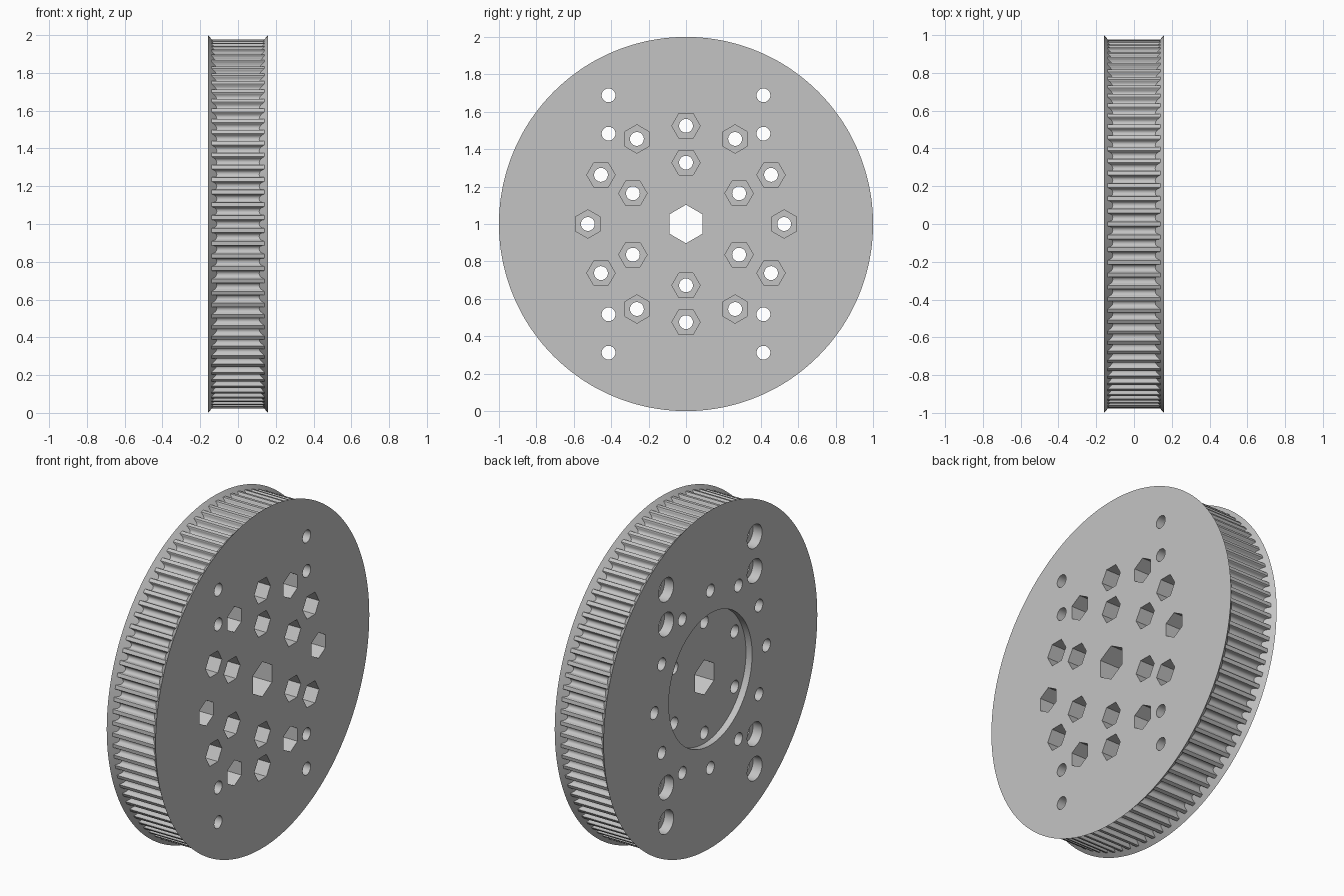
import bpy, bmesh
from math import sin, cos, pi, radians

old = bpy.data.objects.get("Cube")
if old:
    bpy.data.objects.remove(old, do_unlink=True)

HALF = 0.16          # half thickness
TEETH = 90
LAND = 0.978         # radius of the tooth tips
HOLE = 0.037         # bolt hole radius

grey = bpy.data.materials.new("plain grey")
grey.use_nodes = True
colour = (0.55, 0.55, 0.55, 1)
grey.diffuse_color = colour
grey.node_tree.nodes["Principled BSDF"].inputs["Base Color"].default_value = colour


def add_object(name, bm):
    bmesh.ops.recalc_face_normals(bm, faces=bm.faces)
    mesh = bpy.data.meshes.new(name)
    bm.to_mesh(mesh)
    bm.free()
    mesh.materials.append(grey)
    ob = bpy.data.objects.new(name, mesh)
    bpy.context.collection.objects.link(ob)
    return ob


def loft(bm, rings):
    """Skin closed rings of points and cap both ends."""
    loops = [[bm.verts.new(p) for p in ring] for ring in rings]
    n = len(loops[0])
    for a, b in zip(loops, loops[1:]):
        for i in range(n):
            j = (i + 1) % n
            bm.faces.new((a[i], a[j], b[j], b[i]))
    bm.faces.new(loops[0])
    bm.faces.new(loops[-1])


def prism(bm, y, z, radius, x0, x1, sides=32, turn=0.0):
    """Round or polygonal plug along x, placed relative to the axle."""
    angles = [turn + 2 * pi * i / sides for i in range(sides)]
    loft(bm, [[(x, y + radius * cos(a), 1 + z + radius * sin(a)) for a in angles]
              for x in (x0, x1)])


# Toothed rim: one groove as (half width, depth), mirrored and repeated
side = [(0.0235, 0), (0.0215, 0.003), (0.0205, 0.010), (0.0175, 0.0195), (0.0105, 0.026)]
groove = [(-t, d) for t, d in side] + [(0, 0.0284)] + [(t, d) for t, d in reversed(side)]
polar = [(2 * pi * k / TEETH + t / LAND, LAND - d)
         for k in range(TEETH) for t, d in groove]


def flange_ring(s):
    return [(s * HALF, cos(a), 1 + sin(a)) for a, r in polar]


def tooth_ring(s):
    # tooth ends follow the sloping inner wall of the flange
    return [(s * (HALF - 0.95 * (1 - r)), r * cos(a), 1 + r * sin(a)) for a, r in polar]


bm = bmesh.new()
loft(bm, [flange_ring(-1), tooth_ring(-1), tooth_ring(1), flange_ring(1)])
pulley = add_object("toothed_pulley", bm)

# Hole positions
bolts = [(0.525, radians(30 * i)) for i in range(12)]
bolts += [(0.328, radians(30 + 60 * i)) for i in range(6)]
side_holes = [(sy * 0.414, sz * z) for sy in (-1, 1) for sz in (-1, 1) for z in (0.483, 0.688)]

# Through holes and hexagonal axle bore
through = bmesh.new()
prism(through, 0, 0, 0.103, -0.3, 0.3, 6, pi / 2)
for r, a in bolts:
    prism(through, r * cos(a), r * sin(a), HOLE, -0.3, 0.3)
for y, z in side_holes:
    prism(through, y, z, HOLE, -0.3, 0.3)

# Hexagonal pockets on the left face, counterbores and round recess on the other
pockets = bmesh.new()
for r, a in bolts:
    prism(pockets, r * cos(a), r * sin(a), 0.076, -0.03, 0.3, 6, a + pi / 6)
for y, z in side_holes:
    prism(pockets, y, z, 0.07, -0.3, -HALF + 0.06)
prism(pockets, 0, 0, 0.39, -0.3, -HALF + 0.04, 96)

cutters = [add_object("through_hole_cutter", through), add_object("pocket_cutter", pockets)]
for cutter in cutters:
    cutter.hide_render = True
    mod = pulley.modifiers.new(cutter.name, 'BOOLEAN')
    mod.operation = 'DIFFERENCE'
    mod.solver = 'EXACT'
    mod.object = cutter

# Bake the cuts, then shade
graph = bpy.context.evaluated_depsgraph_get()
mesh = bpy.data.meshes.new_from_object(pulley.evaluated_get(graph))
pulley.modifiers.clear()
pulley.data = mesh
for cutter in cutters:
    bpy.data.objects.remove(cutter, do_unlink=True)
for ob in bpy.context.selected_objects:
    ob.select_set(False)
pulley.select_set(True)
bpy.context.view_layer.objects.active = pulley
bpy.ops.object.shade_smooth_by_angle(angle=radians(40))
